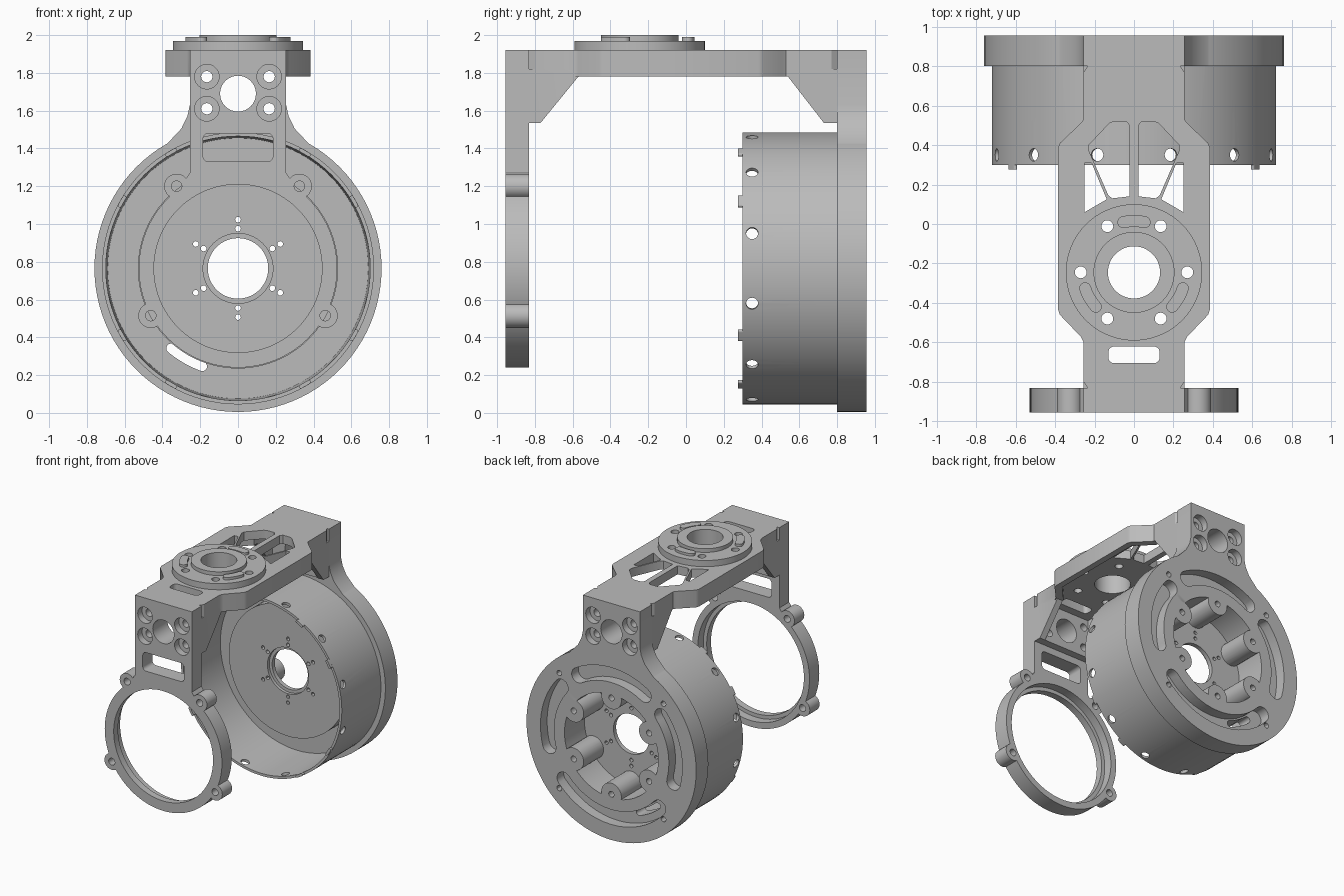
import bpy, bmesh
from math import sin, cos, pi, radians
from mathutils import Vector, Matrix

if "Cube" in bpy.data.objects:
    bpy.data.objects.remove(bpy.data.objects["Cube"])

AXIS = 0.765          # height of the drum and ring axis
HUB = -0.245          # y of the hub axis

metal = bpy.data.materials.new("plain grey metal")
metal.use_nodes = True
grey = (0.5, 0.5, 0.5, 1)
metal.diffuse_color = grey
metal.node_tree.nodes["Principled BSDF"].inputs["Base Color"].default_value = grey


def finish_mesh(bm, name):
    bmesh.ops.recalc_face_normals(bm, faces=bm.faces)
    mesh = bpy.data.meshes.new(name)
    bm.to_mesh(mesh)
    bm.free()
    mesh.materials.append(metal)
    ob = bpy.data.objects.new(name, mesh)
    bpy.context.collection.objects.link(ob)
    return ob


def prism(axis, pts, a, b, name="cutter"):
    """Extrude a 2D outline along an axis from a to b."""
    place = {"X": lambda u, v, t: (t, u, v),
             "Y": lambda u, v, t: (u, t, v),
             "Z": lambda u, v, t: (u, v, t)}[axis]
    bm = bmesh.new()
    face = bm.faces.new([bm.verts.new(place(u, v, a)) for u, v in pts])
    new = bmesh.ops.extrude_face_region(bm, geom=[face])["geom"]
    shift = Vector(place(0, 0, b - a))
    bmesh.ops.translate(bm, vec=shift, verts=[g for g in new if isinstance(g, bmesh.types.BMVert)])
    return finish_mesh(bm, name)


def circle(cx, cy, r, n=32):
    return [(cx + r * cos(2 * pi * i / n), cy + r * sin(2 * pi * i / n)) for i in range(n)]


def polar(cx, cy, r, deg):
    return cx + r * cos(radians(deg)), cy + r * sin(radians(deg))


def rounded_box(x0, x1, y0, y1, r):
    corners = [(x1 - r, y1 - r), (x0 + r, y1 - r), (x0 + r, y0 + r), (x1 - r, y0 + r)]
    return [polar(cx, cy, r, 90 * k + 15 * i) for k, (cx, cy) in enumerate(corners) for i in range(7)]


def arc_slot(cx, cy, r, half, mid, spread, n=16):
    """Curved slot outline with round ends."""
    a, b = mid - spread, mid + spread
    pts = [polar(cx, cy, r + half, a + (b - a) * i / n) for i in range(n + 1)]
    pts += [polar(*polar(cx, cy, r, b), half, b + 22.5 * i) for i in range(1, 8)]
    pts += [polar(cx, cy, r - half, b + (a - b) * i / n) for i in range(n + 1)]
    pts += [polar(*polar(cx, cy, r, a), half, a + 180 + 22.5 * i) for i in range(1, 8)]
    return pts


def mirrored(pts):
    return pts + [(-x, y) for x, y in reversed(pts)]


def combine(target, operation, tools):
    for tool in tools:
        mod = target.modifiers.new("bool", "BOOLEAN")
        mod.operation, mod.solver, mod.object = operation, "EXACT", tool
        graph = bpy.context.evaluated_depsgraph_get()
        mesh = bpy.data.meshes.new_from_object(target.evaluated_get(graph))
        target.modifiers.clear()
        target.data = mesh
        bpy.data.objects.remove(tool)


def join(target, *tools):
    combine(target, "UNION", tools)


def cut(target, *tools):
    combine(target, "DIFFERENCE", tools)


def lathe(profile, name, steps=96):
    """Revolve a closed (radius, y) profile around the drum axis."""
    bm = bmesh.new()
    vs = [bm.verts.new((r, y, AXIS)) for r, y in profile]
    es = [bm.edges.new((vs[i - 1], vs[i])) for i in range(len(vs))]
    bmesh.ops.spin(bm, geom=vs + es, cent=(0, 0, AXIS), axis=(0, 1, 0), angle=2 * pi, steps=steps)
    bmesh.ops.remove_doubles(bm, verts=bm.verts, dist=0.0001)
    return finish_mesh(bm, name)


def mount_holes(target, outer, inner, sink):
    """Central bore plus four counterbored screw holes."""
    tools = [prism("Y", circle(0, 1.69, 0.095), outer, inner)]
    for x in (-0.165, 0.165):
        for z in (1.61, 1.78):
            tools.append(prism("Y", circle(x, z, 0.03, 16), outer, inner))
            if sink is not None:
                tools.append(prism("Y", circle(x, z, 0.065), outer, sink))
    cut(target, *tools)


# Drum housing with floor, back plate and neck
housing = lathe([(0.185, 0.64), (0.53, 0.64), (0.53, 0.76), (0.69, 0.76), (0.7, 0.3), (0.72, 0.3),
                 (0.72, 0.8), (0.76, 0.8), (0.76, 0.955), (0.42, 0.955), (0.42, 0.7), (0.16, 0.7),
                 (0.16, 0.665), (0.185, 0.665)], "drum_housing")
neck = [(0.255, 1.92), (0.255, 1.63), (0.268, 1.57), (0.3, 1.505), (0.38, 1.42), (0.3, 1.3)]
join(housing, prism("Y", mirrored(neck), 0.8, 0.955))
six = [30 + 60 * k for k in range(6)]
join(housing, *[prism("Y", circle(*polar(0, AXIS, 0.39, a), 0.09), 0.68, 0.955) for a in six])
for a in six:
    cut(housing, prism("Y", circle(*polar(0, AXIS, 0.39, a), 0.024, 12), 0.85, 1),
        prism("Y", circle(*polar(0, AXIS, 0.21, a), 0.015, 12), 0.6, 0.75),
        prism("Y", circle(*polar(0, AXIS, 0.258, a), 0.015, 12), 0.6, 0.75))
for mid, spread in ((90, 31), (12, 27), (168, 27), (270, 48)):
    cut(housing, prism("Y", arc_slot(0, AXIS, 0.575, 0.06, mid, spread), 0.87, 1))
cut(housing, prism("Y", arc_slot(0, AXIS, 0.552, 0.025, 240, 10), 0.7, 0.9))
for a in (45, 135, 225, 315):
    cut(housing, prism("Y", circle(*polar(0, AXIS, 0.66, a), 0.022, 12), 0.88, 1))
mount_holes(housing, 1.0, 0.75, 0.9)

# Radial screw holes around the open end of the drum
for k in range(6):
    bpy.ops.mesh.primitive_cylinder_add(vertices=20, radius=0.032, depth=1.6, location=(0, 0.35, AXIS),
                                        rotation=(0, radians(15 + 30 * k), 0))
    cut(housing, bpy.context.object)

# Small locating tabs on the drum rim
parts = [housing]
for a in (30, 60, 120, 150, 210, 240, 300, 330):
    parts.append(prism("Y", arc_slot(0, AXIS, 0.709, 0.01, a, 2), 0.275, 0.31, "rim_tab"))

# Front arm with clamping ring
arm = prism("Y", mirrored([(0.255, 1.92), (0.255, 1.27), (0.29, 1.22), (0.3, 1.15)]), -0.955, -0.83, "front_arm_ring")
join(arm, prism("Y", circle(0, AXIS, 0.525, 96), -0.955, -0.83))
lugs = [(s * x, z) for s in (-1, 1) for x, z in ((0.325, 1.2), (0.462, 0.515))]
join(arm, *[prism("Y", circle(x, z, 0.066), -0.955, -0.83) for x, z in lugs])
cut(arm, prism("Y", circle(0, AXIS, 0.445, 96), -1, -0.8),
    prism("Y", circle(0, AXIS, 0.475, 96), -0.9, -0.8),
    prism("Y", rounded_box(-0.185, 0.185, 1.33, 1.48, 0.03), -1, -0.8),
    *[prism("Y", circle(x, z, 0.028, 16), -1, -0.8) for x, z in lugs])
mount_holes(arm, -1.0, -0.8, -0.9)
parts.append(arm)

# Top bridge with end flanges and side gussets
outline = mirrored([(0.235, 0.8), (0.255, 0.77), (0.255, 0.53), (0.27, 0.51), (0.375, 0.41), (0.385, 0.385),
                    (0.385, -0.43), (0.375, -0.46), (0.27, -0.57), (0.255, -0.6), (0.255, -0.8), (0.235, -0.83)])
bridge = prism("Z", outline, 1.78, 1.92, "top_bridge")
join(bridge, prism("X", [(-0.83, 1.535), (-0.77, 1.535), (-0.57, 1.78), (-0.57, 1.82), (-0.83, 1.82)], -0.255, 0.255),
     prism("X", [(0.8, 1.535), (0.73, 1.535), (0.54, 1.78), (0.54, 1.82), (0.8, 1.82)], -0.255, 0.255))
pocket = mirrored([(0.205, 0.735), (0.205, 0.5), (0.335, 0.37), (0.335, -0.42), (0.205, -0.56), (0.205, -0.77)])
cut(bridge, prism("Z", pocket, 1.5, 1.85))
mount_holes(bridge, -0.9, 0.9, None)

# Lightening windows beside the centre spine
for s in (-1, 1):
    inner = [(0.022, 0.14), (0.022, 0.5), (0.04, 0.52), (0.1, 0.52), (0.125, 0.51), (0.228, 0.4), (0.228, 0.37),
             (0.13, 0.145), (0.11, 0.13)]
    outer = [(0.25, 0.06), (0.25, 0.31), (0.215, 0.31), (0.138, 0.125)]
    cut(bridge, *[prism("Z", [(s * x, y) for x, y in w], 1.7, 2) for w in (inner, outer)])
cut(bridge, prism("Z", rounded_box(-0.13, 0.13, -0.705, -0.62, 0.03), 1.7, 2))

# Rotary hub on top
hub = prism("Z", circle(0, HUB, 0.345, 72), 1.92, 1.97, "hub_flange")
join(hub, prism("Z", circle(0, HUB, 0.205, 64), 1.95, 2.0))
for a in (90, 210, 330):
    join(hub, prism("Z", arc_slot(0, HUB, 0.26, 0.03, a, 12), 1.95, 1.99))
for part in (bridge, hub):
    cut(part, prism("Z", circle(0, HUB, 0.132, 48), 1.7, 2.1),
        *[prism("Z", circle(*polar(0, HUB, 0.27, 60 * k), 0.03, 20), 1.7, 2.1) for k in range(6)])
parts += [bridge, hub]

# Smooth the round walls, keep machined edges sharp
bpy.ops.object.select_all(action="DESELECT")
for ob in parts:
    ob.select_set(True)
bpy.context.view_layer.objects.active = housing
bpy.ops.object.shade_smooth_by_angle(angle=radians(30))
